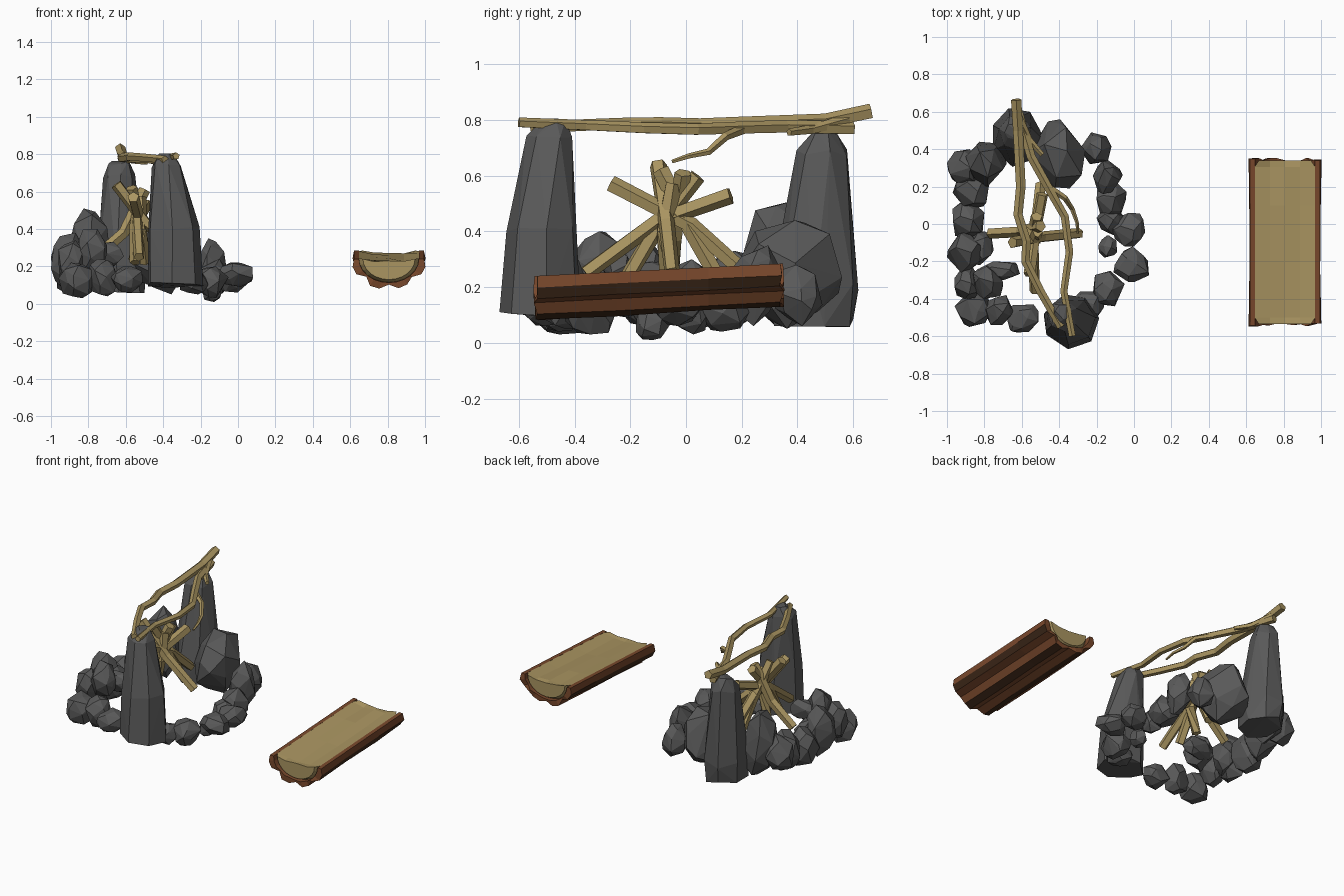
import bpy, bmesh, math, random
from mathutils import Vector

if "Cube" in bpy.data.objects:
    bpy.data.objects.remove(bpy.data.objects["Cube"])


def material(name, rgb):
    m = bpy.data.materials.new(name)
    m.diffuse_color = (*rgb, 1)
    m.use_nodes = True
    m.node_tree.nodes["Principled BSDF"].inputs["Base Color"].default_value = m.diffuse_color
    return m


STONE = material("stone", (0.10, 0.10, 0.10))
WOOD = material("pale_wood", (0.40, 0.30, 0.12))
BARK = material("bark", (0.19, 0.065, 0.025))
DARK = material("dark_bark", (0.05, 0.022, 0.01))


def finish(bm, name, *mats):
    bmesh.ops.recalc_face_normals(bm, faces=bm.faces[:])
    me = bpy.data.meshes.new(name)
    bm.to_mesh(me)
    bm.free()
    for m in mats:
        me.materials.append(m)
    ob = bpy.data.objects.new(name, me)
    bpy.context.collection.objects.link(ob)
    return ob


def hull(points, name):
    bm = bmesh.new()
    for p in points:
        bm.verts.new(p)
    r = bmesh.ops.convex_hull(bm, input=bm.verts[:])
    junk = {v for v in r["geom_interior"] + r["geom_unused"] if isinstance(v, bmesh.types.BMVert)}
    bmesh.ops.delete(bm, geom=list(junk), context='VERTS')
    return finish(bm, name, STONE)


def rock(name, seed, x0, x1, y0, y1, z0, z1, n=22):
    """Faceted stone that exactly fills the given box."""
    rng = random.Random(seed)
    pts = []
    for i in range(n):
        z = 1 - 2 * (i + 0.5) / n
        a = i * 2.39996 + rng.uniform(-0.4, 0.4)
        s = math.sqrt(1 - z * z)
        pts.append(Vector((s * math.cos(a), s * math.sin(a), z)) * rng.uniform(0.85, 1.12))
    lo = [min(p[k] for p in pts) for k in range(3)]
    hi = [max(p[k] for p in pts) for k in range(3)]
    box = ((x0, x1), (y0, y1), (z0, z1))
    hull([[b[0] + (p[k] - lo[k]) / (hi[k] - lo[k]) * (b[1] - b[0])
           for k, b in enumerate(box)] for p in pts], name)


def pillar(name, seed, rings):
    """Tall tapering stone from box-bounded rings (z, x0, x1, y0, y1)."""
    rng = random.Random(seed)
    pts = []
    for z, x0, x1, y0, y1 in rings:
        off = rng.uniform(0, 0.5)
        for i in range(7):
            a = off + i * math.tau / 7 + rng.uniform(-0.15, 0.15)
            pts.append(((x0 + x1) / 2 + (x1 - x0) / 2 * 1.04 * math.cos(a),
                        (y0 + y1) / 2 + (y1 - y0) / 2 * 1.04 * math.sin(a),
                        z + rng.uniform(-0.015, 0.015)))
    hull(pts, name)


def branch(name, pts, r0, r1, sides=5):
    """Faceted stick swept along a path, radius r0 to r1."""
    pts = [Vector(p) for p in pts]
    bm = bmesh.new()
    rings = []
    for i, p in enumerate(pts):
        d = (pts[min(i + 1, len(pts) - 1)] - pts[max(i - 1, 0)]).normalized()
        u = d.cross(Vector((0.3, 0.1, 1))).normalized()
        v = d.cross(u)
        r = r0 + (r1 - r0) * i / (len(pts) - 1)
        rings.append([bm.verts.new(p + r * (math.cos(a) * u + math.sin(a) * v))
                      for a in (math.tau * k / sides for k in range(sides))])
    for a, b in zip(rings, rings[1:]):
        for k in range(sides):
            n = (k + 1) % sides
            bm.faces.new((a[k], a[n], b[n], b[k]))
    bm.faces.new(rings[0])
    bm.faces.new(rings[-1])
    finish(bm, name, WOOD)


# two standing stones
pillar("front_pillar", 3, [(0.10, -0.48, -0.19, -0.665, -0.38), (0.40, -0.48, -0.21, -0.64, -0.39),
                           (0.74, -0.46, -0.30, -0.57, -0.41), (0.79, -0.42, -0.34, -0.51, -0.43)])
pillar("back_pillar", 8, [(0.07, -0.75, -0.50, 0.32, 0.60), (0.20, -0.76, -0.50, 0.31, 0.62),
                          (0.68, -0.72, -0.55, 0.40, 0.58), (0.75, -0.69, -0.58, 0.45, 0.54)])

# ring of boulders: x range, y range, z range
ROCKS = [
    (-0.56, -0.26, 0.19, 0.56, 0.05, 0.44), (-0.29, -0.12, 0.32, 0.49, 0.06, 0.28),
    (-0.22, -0.06, 0.16, 0.34, 0.06, 0.35), (-0.20, -0.04, 0.04, 0.24, 0.04, 0.24),
    (-0.20, -0.06, -0.06, 0.09, 0.03, 0.19), (-0.12, 0.06, -0.12, 0.06, 0.06, 0.21),
    (-0.11, 0.08, -0.31, -0.12, 0.09, 0.22), (-0.19, -0.09, -0.18, -0.06, 0.01, 0.13),
    (-0.22, -0.05, -0.44, -0.25, 0.03, 0.20), (-0.31, -0.16, -0.51, -0.36, 0.05, 0.18),
    (-0.68, -0.51, -0.58, -0.43, 0.06, 0.20), (-0.80, -0.64, -0.54, -0.38, 0.04, 0.24),
    (-0.96, -0.76, -0.55, -0.36, 0.03, 0.22), (-0.96, -0.82, -0.40, -0.23, 0.10, 0.34),
    (-0.86, -0.70, -0.40, -0.22, 0.18, 0.40), (-0.82, -0.61, -0.30, -0.20, 0.20, 0.33),
    (-1.00, -0.80, -0.26, -0.04, 0.06, 0.38), (-0.90, -0.75, -0.22, -0.04, 0.08, 0.30),
    (-0.97, -0.80, -0.08, 0.12, 0.04, 0.30), (-0.97, -0.77, 0.08, 0.27, 0.05, 0.33),
    (-1.00, -0.80, 0.22, 0.40, 0.12, 0.36), (-0.90, -0.68, 0.20, 0.44, 0.06, 0.51),
]
for i, box in enumerate(ROCKS):
    rock(f"ring_stone_{i + 1}", 20 + i, *box)

# stacked firewood
FIREWOOD = [
    ((-0.53, -0.36, 0.25), (-0.54, -0.10, 0.44), (-0.49, 0.16, 0.53)),
    ((-0.50, 0.21, 0.25), (-0.52, 0.02, 0.42), (-0.56, -0.27, 0.57)),
    ((-0.77, -0.05, 0.24), (-0.61, -0.04, 0.38), (-0.50, -0.01, 0.61)),
    ((-0.29, -0.05, 0.25), (-0.49, -0.07, 0.43), (-0.65, -0.10, 0.64)),
    ((-0.55, -0.22, 0.22), (-0.55, -0.10, 0.42), (-0.52, 0.04, 0.60)),
    ((-0.50, 0.12, 0.22), (-0.52, 0.02, 0.40), (-0.57, -0.09, 0.62)),
    ((-0.56, -0.07, 0.23), (-0.52, -0.08, 0.40), (-0.52, -0.04, 0.57)),
]
for i, path in enumerate(FIREWOOD):
    branch(f"firewood_{i + 1}", path, 0.029, 0.032)

# crooked crossbar branches and twigs
branch("crossbar_left", [(-0.63, 0.665, 0.83), (-0.62, 0.50, 0.795), (-0.605, 0.20, 0.785), (-0.62, 0.05, 0.78),
                         (-0.575, -0.09, 0.785), (-0.58, -0.20, 0.785), (-0.50, -0.36, 0.78),
                         (-0.39, -0.55, 0.77)], 0.029, 0.022)
branch("crossbar_right", [(-0.62, 0.60, 0.77), (-0.55, 0.36, 0.775), (-0.45, 0.18, 0.77), (-0.37, 0.04, 0.765),
                          (-0.345, -0.15, 0.77), (-0.375, -0.36, 0.78), (-0.33, -0.60, 0.79)], 0.026, 0.019)
branch("hanging_twig", [(-0.46, 0.20, 0.765), (-0.37, 0.14, 0.74), (-0.33, 0.08, 0.685),
                        (-0.305, 0.01, 0.67), (-0.30, -0.05, 0.65)], 0.019, 0.007)
branch("side_twig", [(-0.62, 0.58, 0.80), (-0.56, 0.45, 0.765), (-0.49, 0.37, 0.755)], 0.022, 0.014)

# half log seat: jagged bark shell around a pale core, sloping gently upward to the back
CX, CZ, N = 0.807, 0.262, 12


def slope(y):
    return 0.05 * (y + 0.1)


rng = random.Random(5)
angles = [math.pi * (1 + i / N) for i in range(N + 1)]
jag = [0.0 if i in (0, N) else (0.012 if i % 3 else -0.012) for i in range(N + 1)]
bm = bmesh.new()
sections = []
for y in (-0.53, -0.25, 0.08, 0.335):
    end = 0.018 if abs(y) > 0.3 else 0.0
    ring = []
    for i, a in enumerate(angles):
        k = jag[i] + rng.uniform(-0.004, 0.004)
        yy = y + math.copysign(end, y) * rng.uniform(0, 1)
        outer = bm.verts.new((CX + (0.187 + k * (0 < i < N)) * math.cos(a), yy,
                              CZ + slope(yy) + (0.15 + k) * math.sin(a)))
        inner = bm.verts.new((CX + 0.16 * math.cos(a), yy, CZ + slope(yy) + 0.127 * math.sin(a)))
        ring.append((outer, inner))
    sections.append(ring)
for a, b in zip(sections, sections[1:]):
    for i in range(N):
        f = bm.faces.new((a[i][0], a[i + 1][0], b[i + 1][0], b[i][0]))
        f.material_index = 1 if i % 3 == 1 else 0
        bm.faces.new((a[i][1], b[i][1], b[i + 1][1], a[i + 1][1]))
    for i in (0, N):
        bm.faces.new((a[i][0], b[i][0], b[i][1], a[i][1]))
for s in (sections[0], sections[-1]):
    for i in range(N):
        bm.faces.new((s[i][0], s[i][1], s[i + 1][1], s[i + 1][0]))
finish(bm, "log_bark", BARK, DARK)

# log core with chamfered ends and a shallow dished top
bm = bmesh.new()
prev = None
for y, k in ((-0.535, 0.86), (-0.50, 1.0), (-0.2, 1.0), (0.1, 1.0), (0.305, 1.0), (0.34, 0.86)):
    pts = [(0.162 * k * math.cos(a), 0.129 * k * math.sin(a)) for a in angles]
    pts += [(x, -0.014 + rng.uniform(-0.006, 0.006)) for x in (0.08, 0.0, -0.08)]
    ring = [bm.verts.new((CX + x, y, CZ + slope(y) + z)) for x, z in pts]
    if prev:
        for i in range(len(ring)):
            j = (i + 1) % len(ring)
            bm.faces.new((prev[i], prev[j], ring[j], ring[i]))
    else:
        bm.faces.new(ring)
    prev = ring
bm.faces.new(prev)
finish(bm, "log_core", WOOD)
